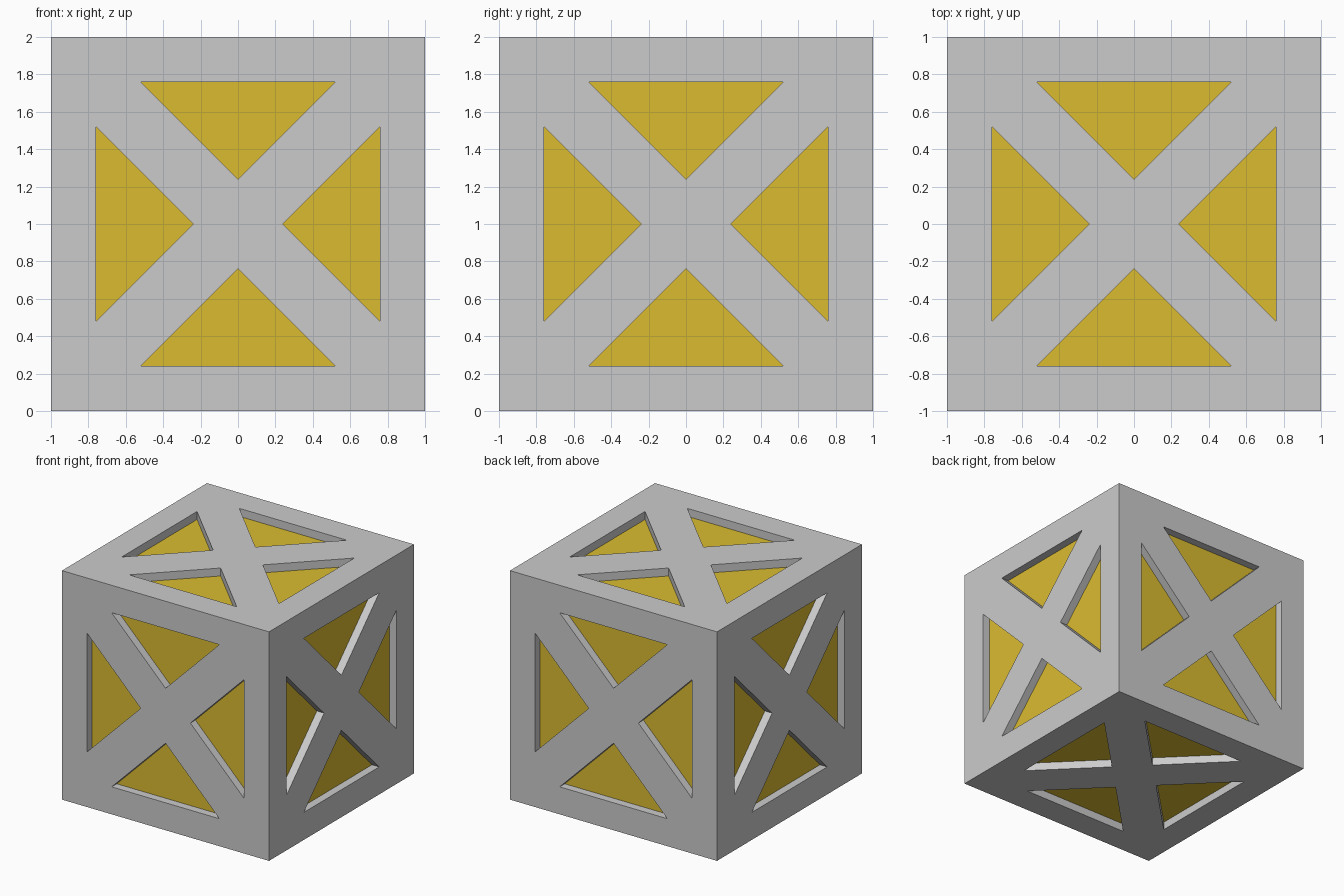
import bpy, bmesh
from math import pi
from mathutils import Matrix, Vector

if "Cube" in bpy.data.objects:
    bpy.data.objects.remove(bpy.data.objects["Cube"])

DEPTH = 0.07          # pocket depth
UP = Matrix.Translation((0, 0, 1))


def add_object(name, bm):
    mesh = bpy.data.meshes.new(name)
    bm.to_mesh(mesh)
    bm.free()
    obj = bpy.data.objects.new(name, mesh)
    bpy.context.collection.objects.link(obj)
    return obj


# Frame: every side is four quarters, each with one sunken triangular opening
outer = [(1, 1), (-1, 1), (0, 0)]
inner = [(0.52, 0.76), (-0.52, 0.76), (0, 0.24)]
sides = [Matrix.Rotation(k * pi / 2, 4, 'X') for k in range(4)]
sides += [Matrix.Rotation(s * pi / 2, 4, 'Y') for s in (1, -1)]

bm = bmesh.new()
for side in sides:
    for q in range(4):
        m = UP @ side @ Matrix.Rotation(q * pi / 2, 4, 'Z')
        rings = [[bm.verts.new(m @ Vector((x, y, z))) for x, y in pts]
                 for pts, z in ((outer, 1), (inner, 1), (inner, 1 - DEPTH))]
        for a, b in zip(rings, rings[1:]):
            for i in range(3):
                j = (i + 1) % 3
                bm.faces.new((a[i], a[j], b[j], b[i]))
bmesh.ops.remove_doubles(bm, verts=bm.verts[:], dist=1e-4)
add_object("crate_frame", bm)

# Yellow core showing through the openings
bm = bmesh.new()
bmesh.ops.create_cube(bm, size=2 - 2 * DEPTH, matrix=UP)
core = add_object("yellow_core", bm)
yellow = bpy.data.materials.new("yellow")
yellow.diffuse_color = (0.70, 0.50, 0.03, 1)
yellow.use_nodes = True
yellow.node_tree.nodes["Principled BSDF"].inputs["Base Color"].default_value = yellow.diffuse_color
core.data.materials.append(yellow)
